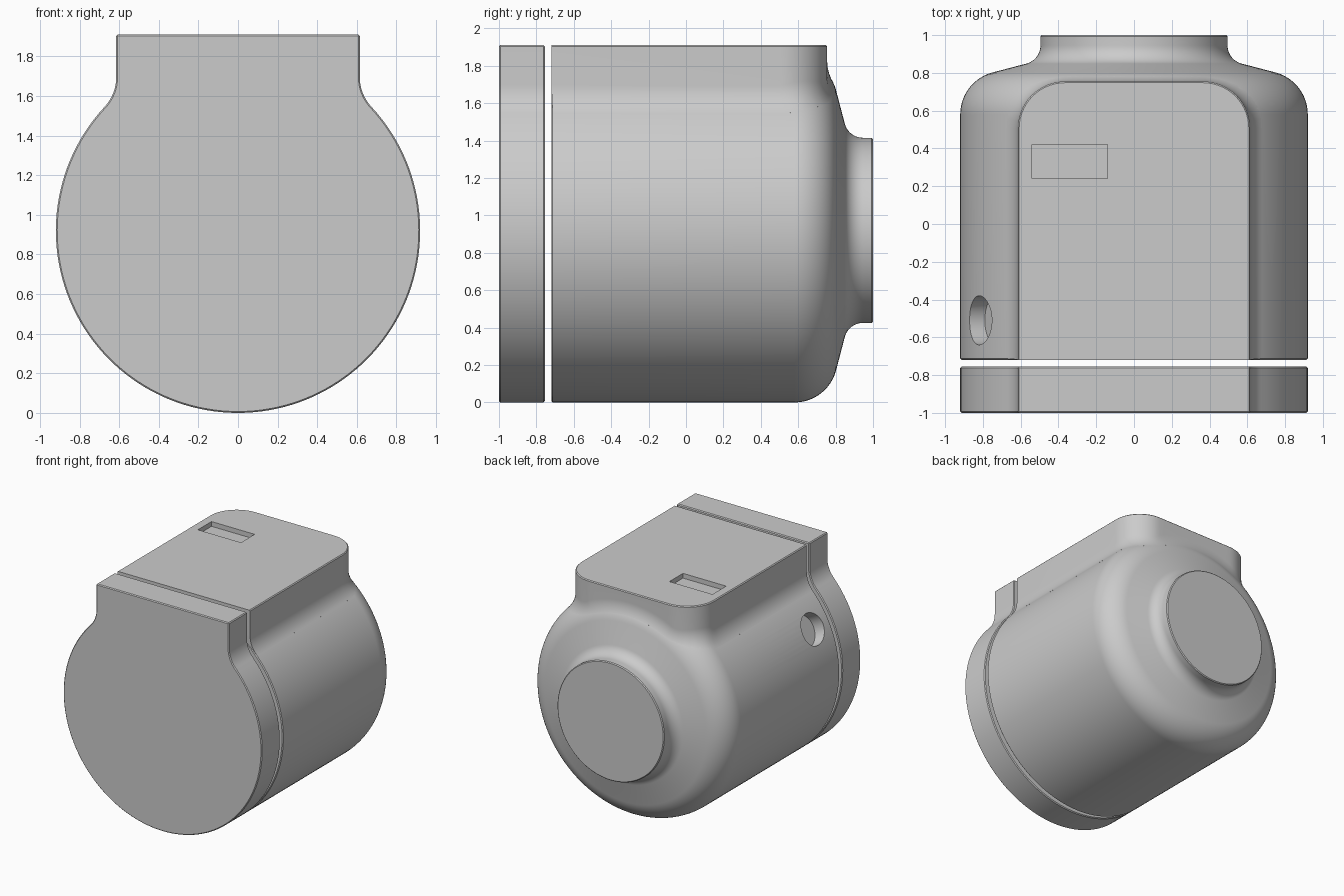
import bpy, bmesh, math
from mathutils import Vector, Matrix
from mathutils.geometry import intersect_point_line

if "Cube" in bpy.data.objects:
    bpy.data.objects.remove(bpy.data.objects["Cube"])

R = 0.92          # barrel radius, also the height of its axis
TOP = 1.91        # height of the flat top
W = 0.615         # half width of the neck
BACK = 0.755      # rear wall of the neck
CORNER = 0.25     # plan radius of the neck corners
BLEND = 0.22      # fillet between neck and barrel
SEAM = -0.72      # front of the main housing
EDGE = 0.007      # small edge chamfer

grey = bpy.data.materials.new("plain grey")
grey.use_nodes = True
grey.diffuse_color = (0.6, 0.6, 0.6, 1)
grey.node_tree.nodes["Principled BSDF"].inputs["Base Color"].default_value = (0.6, 0.6, 0.6, 1)


def make_object(name, bm):
    bmesh.ops.recalc_face_normals(bm, faces=bm.faces)
    mesh = bpy.data.meshes.new(name)
    bm.to_mesh(mesh)
    bm.free()
    mesh.materials.append(grey)
    obj = bpy.data.objects.new(name, mesh)
    bpy.context.collection.objects.link(obj)
    return obj


def loft(name, rings):
    """Closed solid through rings that have equal point counts."""
    bm = bmesh.new()
    rows = [[bm.verts.new(p) for p in ring] for ring in rings]
    for a, b in zip(rows, rows[1:]):
        for i in range(len(a)):
            j = (i + 1) % len(a)
            bm.faces.new((a[i], a[j], b[j], b[i]))
    bm.faces.new(rows[0])
    bm.faces.new(rows[-1])
    return make_object(name, bm)


def finish(obj, cutter=None):
    """Apply modifiers, drop the cutter, smooth all but sharp edges."""
    if cutter:
        cutter.hide_render = True
        mod = obj.modifiers.new("cut", 'BOOLEAN')
        mod.operation = 'DIFFERENCE'
        mod.solver = 'EXACT'
        mod.object = cutter
    graph = bpy.context.evaluated_depsgraph_get()
    mesh = bpy.data.meshes.new_from_object(obj.evaluated_get(graph))
    obj.modifiers.clear()
    obj.data = mesh
    if cutter:
        bpy.data.objects.remove(cutter)
    for poly in mesh.polygons:
        poly.use_smooth = True
    mesh.set_sharp_from_angle(angle=math.radians(30))


def arc(cx, cy, r, start, end, steps):
    angles = [math.radians(start + (end - start) * i / steps) for i in range(steps + 1)]
    return [Vector((cx + r * math.cos(a), cy + r * math.sin(a))) for a in angles]


# Barrel profile as (y, radius): straight side, shoulder, cone, cove, end boss
SLOPE = 14.5
BOSS, COVE = 0.495, 0.1
profile = [Vector((SEAM, R - EDGE)), Vector((SEAM + EDGE, R))]
profile += arc(0.58, R - 0.23, 0.23, 90, SLOPE, 20)
profile += arc(0.946, BOSS + COVE, COVE, 180 + SLOPE, 270, 12)
profile += [Vector((1 - EDGE, BOSS)), Vector((1, BOSS - EDGE))]

SIDES = 144
turns = [2 * math.pi * i / SIDES for i in range(SIDES)]
barrel = loft("barrel_housing", [
    [(r * math.cos(a), y, R + r * math.sin(a)) for a in turns] for y, r in profile])

# Round blind hole in the barrel side
tilt = math.radians(27)
axis = Vector((-math.cos(tilt), 0, math.sin(tilt)))
bm = bmesh.new()
bmesh.ops.create_cone(bm, cap_ends=True, segments=48, radius1=0.13, radius2=0.13, depth=0.3)
place = Matrix.Translation(Vector((0, -0.51, R)) + axis * (R + 0.05))
bm.transform(place @ axis.to_track_quat('Z', 'Y').to_matrix().to_4x4())
finish(barrel, make_object("hole_cutter", bm))


def nearest(point):
    feet = []
    for a, b in zip(profile, profile[1:]):
        foot, t = intersect_point_line(point, a, b)
        foot = a.lerp(b, min(1, max(0, t)))
        feet.append(((point - foot.to_2d()).length, foot.to_2d()))
    return min(feet, key=lambda f: f[0])


def fillet(x, y, nx, ny, steps=12):
    """Arc of a ball rolling between the neck wall and the barrel."""
    cx, cy = x + nx * BLEND, y + ny * BLEND
    low, high = 1.55, 2.2
    for _ in range(24):
        z = (low + high) / 2
        dist, foot = nearest(Vector((cy, math.hypot(cx, z - R))))
        if dist < BLEND:
            low = z
        else:
            high = z
    k = foot.y / math.hypot(cx, z - R)
    centre = Vector((cx, cy, z))
    start = Vector((x, y, z)) - centre
    end = Vector((cx * k, foot.x, R + (z - R) * k)) - centre
    return [centre + start.lerp(end, i / steps).normalized() * BLEND
            for i in range(steps + 1)]


# Neck footprint as (x, y, normal x, normal y), left half mirrored to the right
half = [(-W, SEAM, -1, 0)]
for p in arc(0, 0, 1, 180, 90, 14):
    half.append((CORNER - W + CORNER * p.x, BACK - CORNER + CORNER * p.y, p.x, p.y))
half += [((CORNER - W) * (1 - i / 8), BACK, 0, 1) for i in range(1, 8)]
path = half + [(0, BACK, 0, 1)] + [(-x, y, -nx, ny) for x, y, nx, ny in reversed(half)]

columns = []
for x, y, nx, ny in path:
    column = [Vector((x - nx * EDGE, y - ny * EDGE, TOP)), Vector((x, y, TOP - EDGE))]
    column += fillet(x, y, nx, ny)
    column.append(Vector((x * 0.8, y * 0.8 if y > 0 else y, 1.3)))
    columns.append(column)
neck = loft("neck_block", list(zip(*columns)))

# Shallow rectangular recess in the flat top
bm = bmesh.new()
bmesh.ops.create_cube(bm, size=1)
bm.transform(Matrix.Translation((-0.34, 0.33, TOP)) @ Matrix.Diagonal((0.4, 0.18, 0.08, 1)))
finish(neck, make_object("recess_cutter", bm))

# Front cover plate with the same outline
left = [Vector((-W, 0, TOP))] + fillet(-W, 0, -1, 0)
foot = left[-1]
begin = math.atan2(foot.z - R, foot.x)
sweep = 3 * math.pi - 2 * begin
bottom = [begin + sweep * i / 100 for i in range(1, 100)]
outline = [(p.x, p.z) for p in left]
outline += [(R * math.cos(a), R + R * math.sin(a)) for a in bottom]
outline += [(-p.x, p.z) for p in reversed(left)]
cover = loft("front_cover", [[(x, y, z) for x, z in outline] for y in (-1, -0.755)])
bevel = cover.modifiers.new("edge", 'BEVEL')
bevel.width = EDGE
bevel.segments = 1
bevel.limit_method = 'ANGLE'
bevel.angle_limit = math.radians(50)
finish(cover)
